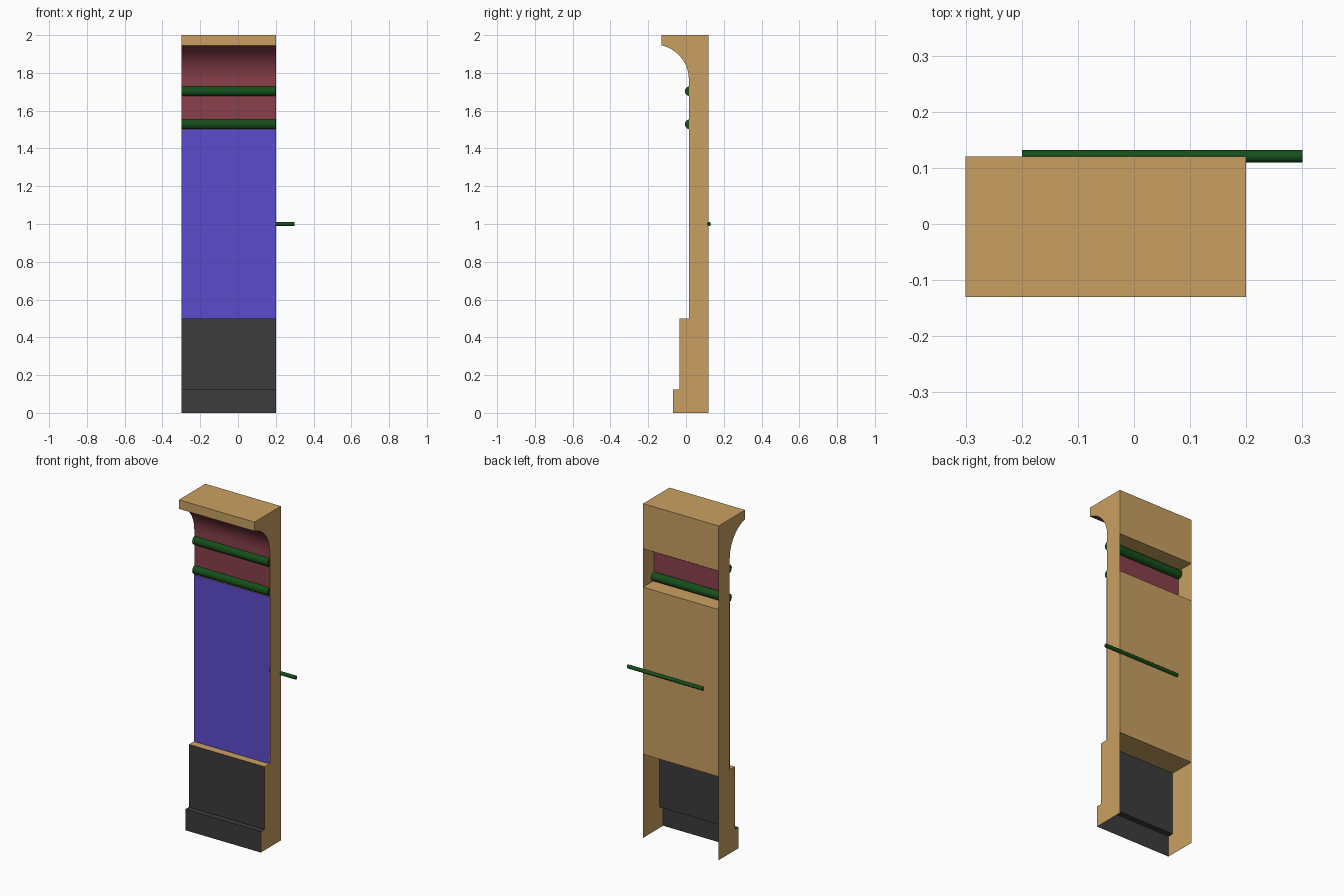
import bpy, bmesh, math

if "Cube" in bpy.data.objects:
    bpy.data.objects.remove(bpy.data.objects["Cube"])

X0, X1 = -0.3, 0.2            # wall panel width
BACK, FACE = 0.12, 0.015      # back plane and front wall plane


def material(name, rgb):
    m = bpy.data.materials.new(name)
    m.diffuse_color = [(c / 255) ** 2.2 for c in rgb] + [1]
    m.use_nodes = True
    m.node_tree.nodes["Principled BSDF"].inputs["Base Color"].default_value = m.diffuse_color
    return m


TAN = material("tan", (200, 159, 97))
RED = material("red", (136, 66, 76))
BLUE = material("blue", (93, 76, 203))
DARK = material("dark_grey", (62, 62, 62))
GREEN = material("green", (28, 80, 32))


def finish(name, bm, mat, smooth=False):
    me = bpy.data.meshes.new(name)
    bm.to_mesh(me)
    bm.free()
    me.materials.append(mat)
    ob = bpy.data.objects.new(name, me)
    bpy.context.collection.objects.link(ob)
    if smooth:
        bpy.ops.object.select_all(action='DESELECT')
        ob.select_set(True)
        bpy.context.view_layer.objects.active = ob
        bpy.ops.object.shade_smooth_by_angle(angle=math.radians(40))
    return ob


def strip(name, pts, mat, smooth=False):
    """Sweep a (y, z) path across the width; outside is on the path's left going up the front."""
    bm = bmesh.new()
    a = [bm.verts.new((X0, y, z)) for y, z in pts]
    b = [bm.verts.new((X1, y, z)) for y, z in pts]
    for i in range(len(pts) - 1):
        bm.faces.new((a[i], b[i], b[i + 1], a[i + 1]))
    return finish(name, bm, mat, smooth)


def rod(name, x0, x1, y, z, r, sides):
    bm = bmesh.new()
    bmesh.ops.create_cone(bm, cap_ends=True, segments=sides, radius1=r, radius2=r, depth=x1 - x0)
    for v in bm.verts:
        px, py, pz = v.co
        v.co = (pz + (x0 + x1) / 2, y + px, z + py)
    bmesh.ops.recalc_face_normals(bm, faces=bm.faces)
    return finish(name, bm, GREEN, True)


# Cove arc at the top of the wall
cy, cz, r = -0.17, 1.765, 0.185
end = math.acos((-0.13 - cy) / r)
cove = [(cy + r * math.cos(end * i / 16), cz + r * math.sin(end * i / 16)) for i in range(17)]
lip = cove[-1][1]

# Side panels share one outline
base = [(-0.07, 0), (-0.07, 0.125), (-0.035, 0.125), (-0.035, 0.5)]
outline = [(BACK, 0)] + base + [(FACE, 0.5)] + cove + [(-0.13, 2), (BACK, 2)]
for name, x in (("side_panel_left", X0), ("side_panel_right", X1)):
    bm = bmesh.new()
    f = bm.faces.new([bm.verts.new((x, y, z)) for y, z in outline])
    f.normal_update()
    if f.normal.x * x < 0:
        f.normal_flip()
    bmesh.ops.triangulate(bm, faces=bm.faces)
    finish(name, bm, TAN)

# Front surfaces
strip("stepped_base", base, DARK)
strip("middle_panel", [(0.011, 0.5), (0.011, 1.5)], BLUE)
strip("upper_wall", [(FACE, 1.5)] + cove, RED, True)

# Tan body: middle block (open at the front panel) and top block
strip("middle_block", [(FACE, 1.5), (BACK, 1.5), (BACK, 0.5), (-0.035, 0.5)], TAN)
strip("base_ledge", [(-0.035, 0.5), (FACE, 0.5)], TAN)
strip("top_block", [(-0.13, lip), (-0.13, 2), (BACK, 2), (BACK, 1.73), (FACE, 1.73)], TAN)
# the ledge doubles the front part of the block underside, so trim that underside
ob = bpy.data.objects["middle_block"]
for v in ob.data.vertices:
    if v.co.y < 0:
        v.co.y = FACE

# Trim rolls and the rear rail
for i, z in enumerate((1.5275, 1.7025)):
    rod(f"trim_roll_{i + 1}", X0 + 0.001, X1 - 0.001, 0.02, z, 0.026, 20)
rod("rear_rail", -0.2, 0.3, 0.121, 1.0, 0.011, 12)
